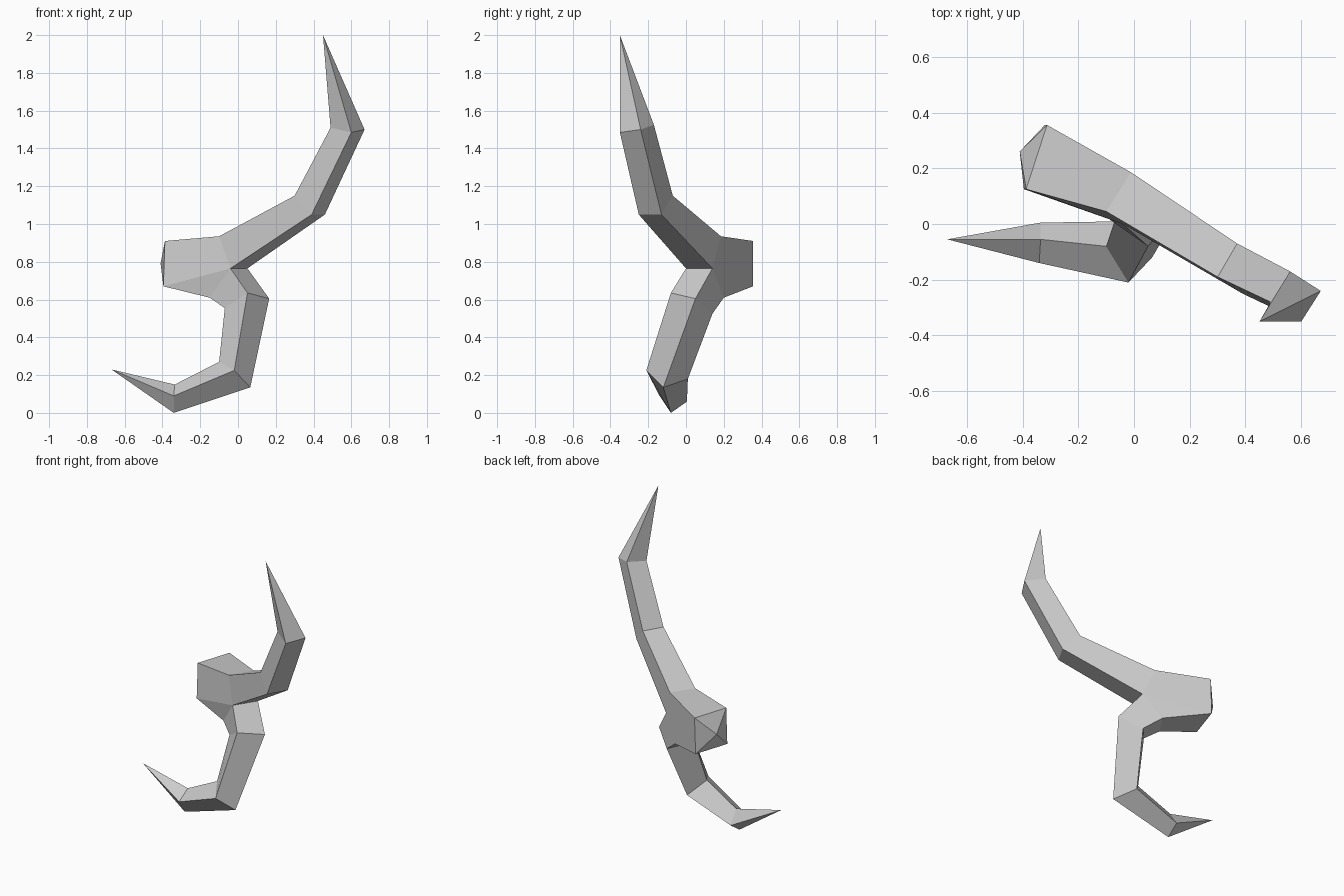
import bpy
import bmesh
from mathutils import Vector

default_cube = bpy.data.objects.get("Cube")
if default_cube:
    bpy.data.objects.remove(default_cube, do_unlink=True)

# Single matt grey
grey = bpy.data.materials.new("plain_grey")
grey.use_nodes = True
colour = (0.6, 0.6, 0.6, 1.0)
grey.diffuse_color = colour
grey.node_tree.nodes["Principled BSDF"].inputs["Base Color"].default_value = colour

bm = bmesh.new()


def ring(corner, along, across):
    """Four-sided cross-section: a parallelogram from three of its corners."""
    a, b, d = Vector(corner), Vector(along), Vector(across)
    return [bm.verts.new(point) for point in (a, b, b + d - a, d)]


def bridge(first, second, sides=range(4)):
    """Join matching sides of two cross-sections with quads."""
    for i in sides:
        j = (i + 1) % 4
        bm.faces.new((first[i], first[j], second[j], second[i]))


def fan(section, point):
    """Close a cross-section to a single point."""
    apex = bm.verts.new(point)
    for i in range(4):
        bm.faces.new((section[i], section[(i + 1) % 4], apex))


def limb(sections, tip):
    """Tube through the cross-sections, ending in a sharp tip."""
    for first, second in zip(sections, sections[1:]):
        bridge(first, second)
    fan(sections[-1], tip)


# Thick stump with a slightly domed end
stump = ring((-0.395, 0.125, 0.67), (-0.32, 0.355, 0.67), (-0.387, 0.125, 0.91))
fork = ring((-0.04, 0.0, 0.765), (0.05, 0.14, 0.765), (-0.10, 0.045, 0.935))
fan(stump, (-0.41, 0.26, 0.79))
bridge(stump, fork, sides=(1, 2, 3))

# Upper horn, sweeping up from the fork
upper_bend = ring((0.39, -0.25, 1.05), (0.46, -0.13, 1.05), (0.30, -0.19, 1.15))
upper_neck = ring((0.60, -0.35, 1.485), (0.67, -0.24, 1.50), (0.49, -0.28, 1.51))
limb([fork, upper_bend, upper_neck], (0.45, -0.35, 2.0))

# Underside of the stump, where the lower horn starts
under_front = bm.verts.new((-0.15, 0.06, 0.61))
under_back = bm.verts.new((-0.06, 0.20, 0.61))
bm.faces.new((stump[0], stump[1], under_back, under_front))
bm.faces.new((stump[0], under_front, fork[0]))
bm.faces.new((stump[1], fork[1], under_back))
root = [fork[0], fork[1], under_back, under_front]

# Lower horn, hooking down and round to the right
knee = ring((0.05, -0.08, 0.635), (0.165, 0.05, 0.605), (-0.07, 0.01, 0.555))
lower_bend = ring((-0.02, -0.21, 0.225), (0.065, -0.12, 0.135), (-0.10, -0.08, 0.27))
lower_neck = ring((-0.34, -0.14, 0.09), (-0.34, -0.08, 0.0), (-0.335, -0.055, 0.15))
limb([root, knee, lower_bend, lower_neck], (-0.67, -0.055, 0.23))

# Finish the flat-shaded object
bmesh.ops.recalc_face_normals(bm, faces=bm.faces[:])
mesh = bpy.data.meshes.new("forked_horn")
bm.to_mesh(mesh)
bm.free()
mesh.materials.append(grey)
horn = bpy.data.objects.new("forked_horn", mesh)
bpy.context.scene.collection.objects.link(horn)
